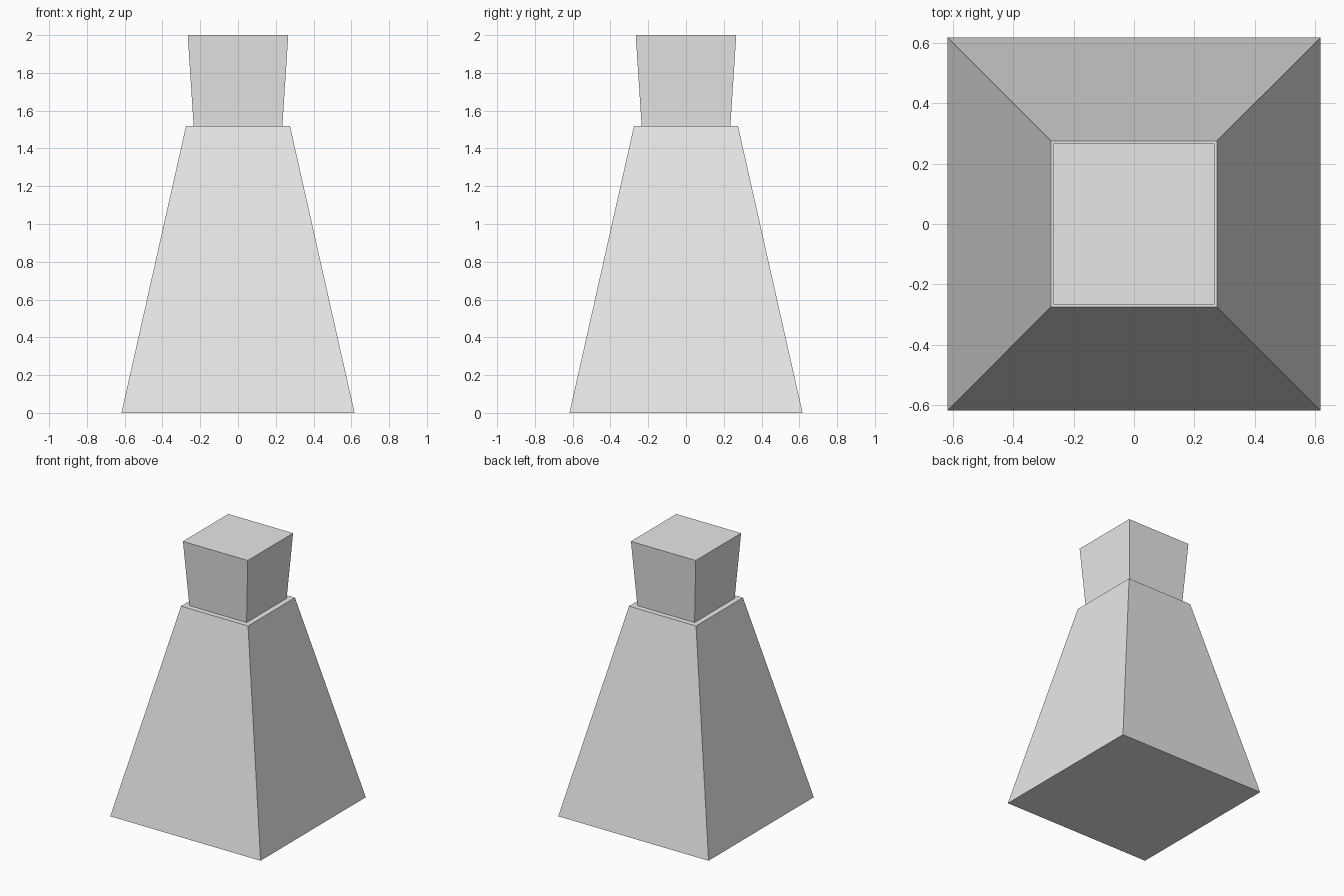
import bpy
import bmesh

cube = bpy.data.objects.get("Cube")
if cube:
    bpy.data.objects.remove(cube, do_unlink=True)

# Single plain grey
grey = bpy.data.materials.new("plain_grey")
grey.use_nodes = True
colour = (0.8, 0.8, 0.8, 1)
grey.diffuse_color = colour
grey.node_tree.nodes["Principled BSDF"].inputs["Base Color"].default_value = colour


def tapered_block(name, z0, z1, half0, half1):
    """Square block running from half width half0 at z0 to half1 at z1."""
    bm = bmesh.new()
    bmesh.ops.create_cube(bm, size=2)
    for v in bm.verts:
        top = v.co.z > 0
        half = half1 if top else half0
        v.co = (v.co.x * half, v.co.y * half, z1 if top else z0)
    mesh = bpy.data.meshes.new(name)
    bm.to_mesh(mesh)
    bm.free()
    mesh.materials.append(grey)
    obj = bpy.data.objects.new(name, mesh)
    bpy.context.collection.objects.link(obj)
    return obj


# Body narrows upward, head flares upward
tapered_block("body", 0, 1.52, 0.617, 0.275)
tapered_block("head", 1.52, 2, 0.235, 0.266)
